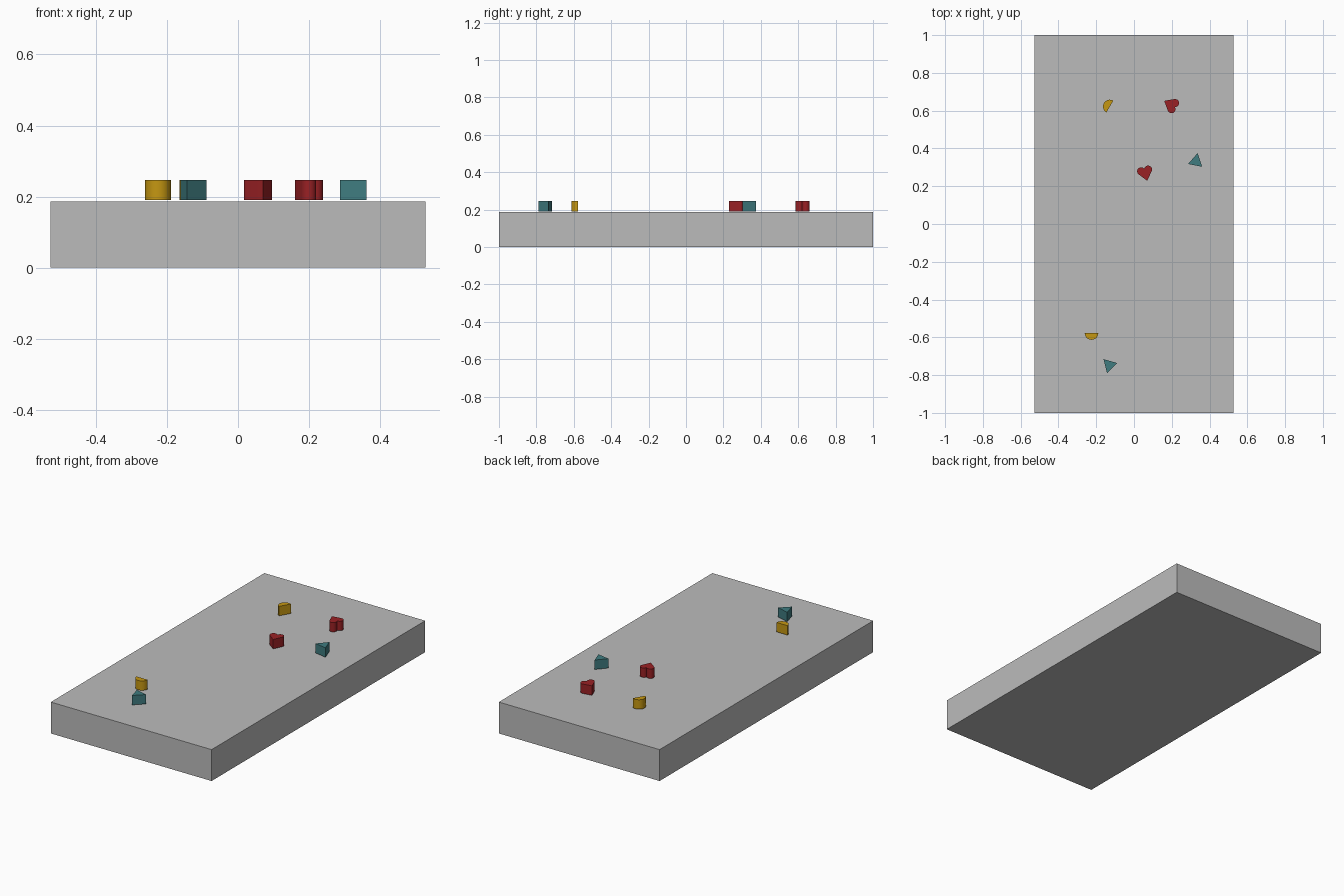
import bpy
import bmesh
from math import sin, cos, radians
from mathutils import Matrix, Vector

cube = bpy.data.objects.get("Cube")
if cube:
    bpy.data.objects.remove(cube, do_unlink=True)


def material(name, rgb):
    m = bpy.data.materials.new(name)
    m.use_nodes = True
    m.diffuse_color = (*rgb, 1)
    m.node_tree.nodes["Principled BSDF"].inputs["Base Color"].default_value = (*rgb, 1)
    return m


grey = material("board grey", (0.5, 0.5, 0.5))
red = material("heart red", (0.32, 0.015, 0.018))
gold = material("half disc gold", (0.56, 0.31, 0.006))
teal = material("triangle teal", (0.05, 0.2, 0.215))


def arc(cx, cy, radius, start, end, steps):
    """Points along a circular arc, angles in degrees."""
    angles = [radians(start + (end - start) * i / steps) for i in range(steps + 1)]
    return [(cx + radius * cos(a), cy + radius * sin(a)) for a in angles]


def prism(name, outline, bottom, top, mat, at=(0, 0), turn=0, smooth=False):
    """Extrude a flat outline upward, then turn and place it."""
    bm = bmesh.new()
    base = bm.faces.new([bm.verts.new((x, y, bottom)) for x, y in outline])
    raised = bmesh.ops.extrude_face_region(bm, geom=[base], use_keep_orig=True)
    verts = [v for v in raised["geom"] if isinstance(v, bmesh.types.BMVert)]
    bmesh.ops.translate(bm, verts=verts, vec=Vector((0, 0, top - bottom)))
    bmesh.ops.recalc_face_normals(bm, faces=bm.faces)
    bm.transform(Matrix.Translation((*at, 0)) @ Matrix.Rotation(radians(turn), 4, "Z"))
    mesh = bpy.data.meshes.new(name)
    bm.to_mesh(mesh)
    bm.free()
    mesh.materials.append(mat)
    obj = bpy.data.objects.new(name, mesh)
    bpy.context.collection.objects.link(obj)
    if smooth:
        bpy.ops.object.select_all(action="DESELECT")
        obj.select_set(True)
        bpy.context.view_layer.objects.active = obj
        bpy.ops.object.shade_smooth_by_angle(angle=radians(35))
    return obj


# Board
W, L, TOP = 0.527, 1.0, 0.186
prism("board", [(-W, -L), (W, -L), (W, L), (-W, L)], 0, TOP, grey)

# Outlines of the loose pieces
triangle = arc(0, 0, 0.044, 0, 240, 2)
half_disc = arc(0, 0, 0.036, 180, 360, 16)
right_lobe = arc(0.019, 0.012, 0.021, -40, 155, 12)
heart = [(0, -0.044)] + right_lobe + [(0, 0.021)] + [(-x, y) for x, y in reversed(right_lobe)]

# Pieces sitting just above the board
pieces = [
    ("front_triangle", triangle, teal, (-0.131, -0.747), 14),
    ("back_triangle", triangle, teal, (0.328, 0.332), 79),
    ("front_half_disc", half_disc, gold, (-0.225, -0.577), 0),
    ("back_half_disc", half_disc, gold, (-0.128, 0.622), 240),
    ("middle_heart", heart, red, (0.059, 0.272), 14),
    ("back_heart", heart, red, (0.198, 0.63), 240),
]
for name, outline, mat, at, turn in pieces:
    prism(name, outline, TOP + 0.005, 0.247, mat, at, turn, smooth=outline is not triangle)
